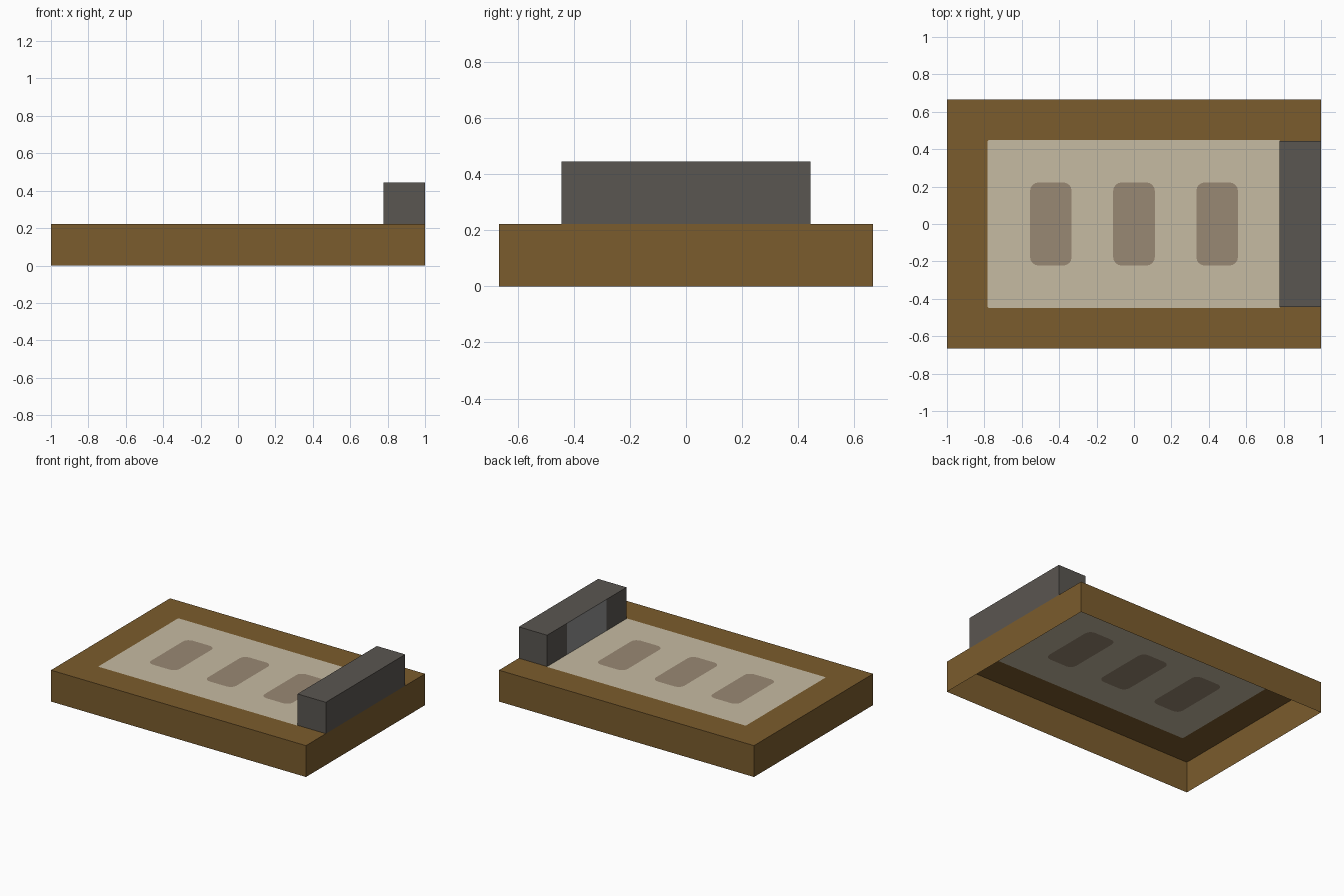
import bpy, bmesh, math

if "Cube" in bpy.data.objects:
    bpy.data.objects.remove(bpy.data.objects["Cube"])

U = 2 / 9            # layout unit
TOP = U              # height of the tray


def material(name, r, g, b):
    lin = [((c / 255 + 0.055) / 1.055) ** 2.4 for c in (r, g, b)]
    m = bpy.data.materials.new(name)
    m.diffuse_color = (*lin, 1)
    m.use_nodes = True
    m.node_tree.nodes["Principled BSDF"].inputs["Base Color"].default_value = m.diffuse_color
    return m


wood = material("brown wood", 123, 92, 45)
cream = material("cream", 198, 187, 162)
taupe = material("taupe", 153, 136, 116)
dark = material("dark grey", 90, 86, 81)
grey = material("mid grey", 146, 146, 146)


def rounded_rect(cx, hx, hy, r=0, seg=4):
    """Outline of a rectangle centred on (cx, 0), counter-clockwise."""
    if r == 0:
        return [(cx + hx, hy), (cx - hx, hy), (cx - hx, -hy), (cx + hx, -hy)]
    pts = []
    for q, (sx, sy) in enumerate([(1, 1), (-1, 1), (-1, -1), (1, -1)]):
        for i in range(seg + 1):
            a = (q + i / seg) * math.pi / 2
            pts.append((cx + sx * (hx - r) + r * math.cos(a),
                        sy * (hy - r) + r * math.sin(a)))
    return pts


def finish(bm, name, *mats):
    me = bpy.data.meshes.new(name)
    bm.to_mesh(me)
    bm.free()
    for m in mats:
        me.materials.append(m)
    ob = bpy.data.objects.new(name, me)
    bpy.context.collection.objects.link(ob)
    return ob


def sheet(outer, holes=()):
    """Flat sheet at tray height with holes; also returns the outer verts."""
    bm = bmesh.new()
    rings, edges = [], []
    for loop in [outer, *holes]:
        vs = [bm.verts.new((x, y, TOP)) for x, y in loop]
        edges += [bm.edges.new((vs[i - 1], vs[i])) for i in range(len(vs))]
        rings.append(vs)
    bmesh.ops.triangle_fill(bm, edges=edges, use_beauty=True, normal=(0, 0, 1))
    for f in bm.faces:
        f.normal_update()
        if f.normal.z < 0:
            f.normal_flip()
    return bm, rings[0]


outer = rounded_rect(0, 1, 3 * U)
panel = rounded_rect(0, 0.783, 0.449, 0.008, 2)
slots = [rounded_rect(x, U / 2, U, 0.045) for x in (-2 * U, 0, 2 * U)]

# Tray: top border with thin walls, open underneath
bm, rim = sheet(outer, [panel])
low = [bm.verts.new((v.co.x, v.co.y, 0)) for v in rim]
for i in range(4):
    bm.faces.new((rim[i - 1], low[i - 1], low[i], rim[i]))
finish(bm, "tray", wood)

# Inlaid panel and the three slots
finish(sheet(panel, slots)[0], "inlaid_panel", cream)
for i, s in enumerate(slots):
    finish(sheet(s)[0], f"slot_{i + 1}", taupe)

# End block, with a lighter centre on its inner face
bm = bmesh.new()
bmesh.ops.create_cube(bm, size=1)
for v in bm.verts:
    v.co = (1 - U / 2 + v.co.x * U, v.co.y * 4 * U, 1.5 * U + v.co.z * U)
for y in (-U, U):
    bmesh.ops.bisect_plane(bm, geom=bm.verts[:] + bm.edges[:] + bm.faces[:],
                           plane_co=(0, y, 0), plane_no=(0, 1, 0))
bm.normal_update()
for f in bm.faces:
    inner = f.normal.x < -0.5 and abs(f.calc_center_median().y) < U
    f.material_index = 1 if inner else 0
bmesh.ops.delete(bm, geom=[f for f in bm.faces if f.normal.z < -0.5], context='FACES')
finish(bm, "end_block", dark, grey)
